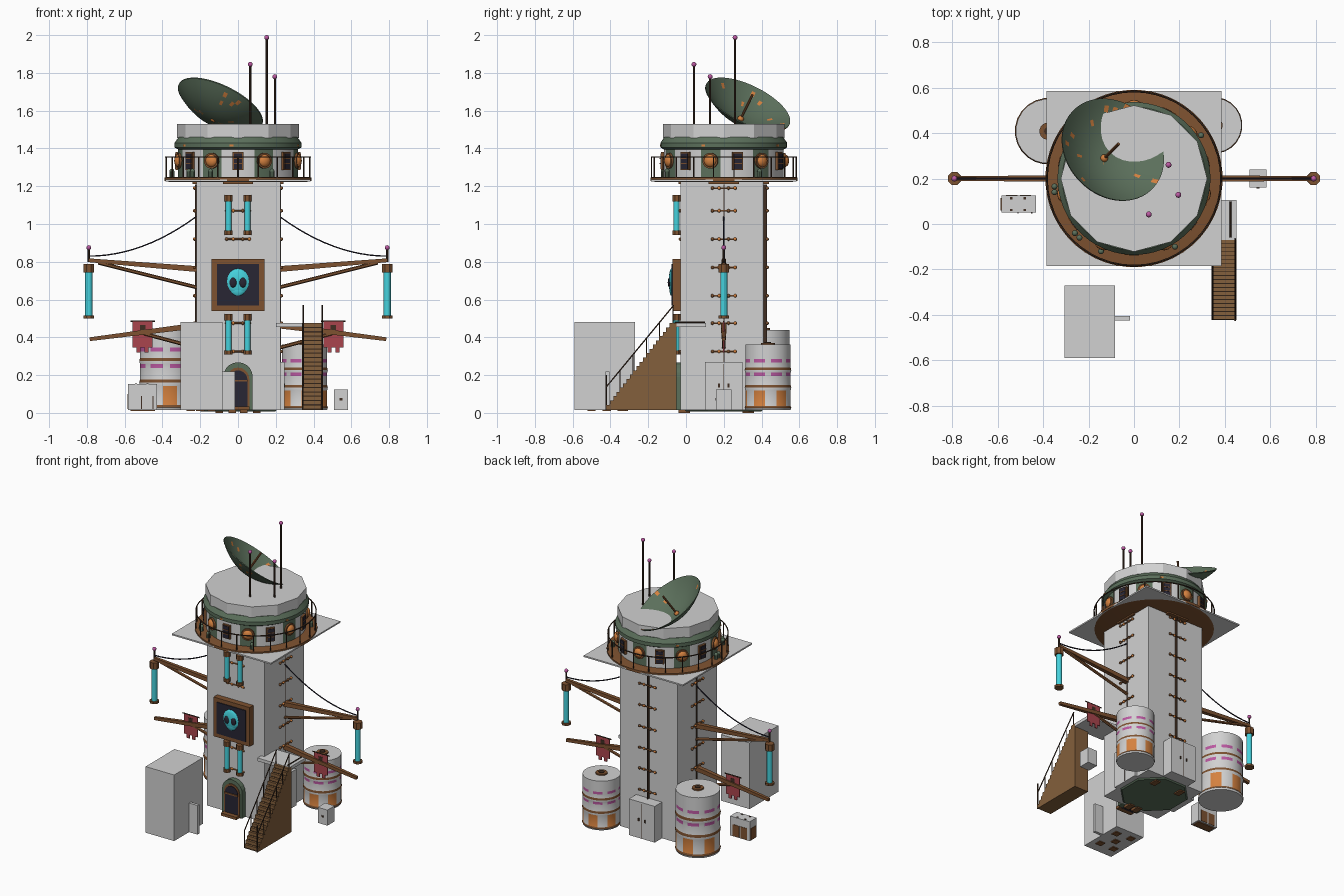
import bpy, bmesh, math, random
from mathutils import Vector, Matrix

if "Cube" in bpy.data.objects:
    bpy.data.objects.remove(bpy.data.objects["Cube"])

random.seed(4)
CX, CY = 0.0, 0.2          # tower axis


def mat(name, r, g, b):
    m = bpy.data.materials.new(name)
    m.diffuse_color = (r, g, b, 1)
    m.use_nodes = True
    m.node_tree.nodes["Principled BSDF"].inputs["Base Color"].default_value = m.diffuse_color
    return m


GREY = mat("pale_grey", .64, .64, .64)
GREEN = mat("weathered_green", .105, .16, .105)
BROWN = mat("rust_brown", .21, .085, .03)
WOOD = mat("stair_wood", .23, .115, .045)
DARK = mat("dark_iron", .05, .027, .016)
ORANGE = mat("orange", .66, .22, .05)
CYAN = mat("cyan_glow", .06, .64, .72)
NAVY = mat("dark_navy", .021, .019, .034)
RED = mat("banner_red", .4, .06, .075)
PINK = mat("magenta", .5, .1, .36)


def finish(name, bm, mats, smooth=True):
    bmesh.ops.recalc_face_normals(bm, faces=bm.faces)
    me = bpy.data.meshes.new(name)
    bm.to_mesh(me)
    bm.free()
    for m in mats:
        me.materials.append(m)
    if smooth:
        me.shade_smooth()
        me.set_sharp_from_angle(angle=math.radians(32))
    ob = bpy.data.objects.new(name, me)
    bpy.context.scene.collection.objects.link(ob)
    return ob


def box(name, x0, x1, y0, y1, z0, z1, m, M=Matrix()):
    bm = bmesh.new()
    T = Matrix.Translation(((x0 + x1) / 2, (y0 + y1) / 2, (z0 + z1) / 2))
    bmesh.ops.create_cube(bm, size=1, matrix=M @ T @ Matrix.Diagonal((x1 - x0, y1 - y0, z1 - z0, 1)))
    return finish(name, bm, [m], False)


def rod(name, p, q, r, m, n=8, r2=None, M=Matrix()):
    p, q = M @ Vector(p), M @ Vector(q)
    d = q - p
    bm = bmesh.new()
    R = Vector((0, 0, 1)).rotation_difference(d).to_matrix().to_4x4()
    S = Matrix.Rotation(math.pi / n, 4, 'Z')
    bmesh.ops.create_cone(bm, cap_ends=True, segments=n, radius1=r, radius2=r if r2 is None else r2,
                          depth=d.length, matrix=Matrix.Translation((p + q) / 2) @ R @ S)
    return finish(name, bm, [m], n > 6)


def ball(name, c, r, m, scale=(1, 1, 1), M=Matrix()):
    bm = bmesh.new()
    bmesh.ops.create_uvsphere(bm, u_segments=14, v_segments=8, radius=r,
                              matrix=M @ Matrix.Translation(c) @ Matrix.Diagonal((*scale, 1)))
    return finish(name, bm, [m])


def lathe(name, prof, n, mats, rule=lambda i, k: 0, M=None, closed=False, smooth=True):
    """Revolve (r, z) points; a segment is centred on the front."""
    M = M or Matrix.Translation((CX, CY, 0))
    bm = bmesh.new()
    rings = []
    for r, z in prof:
        angs = [-math.pi / 2 + (k - .5) * math.tau / n for k in range(n)]
        rings.append([bm.verts.new(M @ Vector((r * math.cos(a), r * math.sin(a), z))) for a in angs])
    pairs = list(zip(rings, rings[1:])) + ([(rings[-1], rings[0])] if closed else [])
    for i, (a, b) in enumerate(pairs):
        for k in range(n):
            f = bm.faces.new((a[k], a[(k + 1) % n], b[(k + 1) % n], b[k]))
            f.material_index = rule(i, k)
    if not closed:
        bm.faces.new(rings[0])
        bm.faces.new(rings[-1])
    return finish(name, bm, mats, smooth)


def pipe(name, pts, r, m, cyclic=False):
    cu = bpy.data.curves.new(name, 'CURVE')
    cu.dimensions, cu.bevel_depth, cu.bevel_resolution = '3D', r, 1
    s = cu.splines.new('POLY')
    s.points.add(len(pts) - 1)
    for p, c in zip(s.points, pts):
        p.co = (*c, 1)
    s.use_cyclic_u = cyclic
    cu.materials.append(m)
    bpy.context.scene.collection.objects.link(bpy.data.objects.new(name, cu))


def around(a):
    """Local frame: -y is outward from the tower axis, turned by a."""
    return Matrix.Translation((CX, CY, 0)) @ Matrix.Rotation(a, 4, 'Z')


# Tower shaft, floor slab, clamps on all four sides
box("tower_shaft", -.22, .225, -.03, .41, .016, 1.23, GREY)
lathe("floor_slab", [(.215, .008), (.225, .017)], 8, [GREEN], smooth=False)
for x, y in ((-.03, -.04), (.03, -.04), (-.1, .3), (.1, .3)):
    box("floor_foot", x - .02, x + .02, y, y + .06, 0, .017, BROWN)
for s in range(4):
    M = around(s * math.pi / 2)
    box("top_bracket", -.08, .08, -.24, -.2, 1.212, 1.235, BROWN, M)
    if s:
        box("centre_seam", -.0025, .0025, -.228, -.2, .27, 1.21, DARK, M)
    for z in (.325, .475, .62, .77, .92, 1.07, 1.19)[:7 if s else 6]:
        rod("clamp_bar", (-.065, -.23, z), (.07, -.23, z), .005, BROWN, 6, M=M)
        for x, m in ((-.06, BROWN), (-.025, ORANGE), (.025, BROWN), (.06, ORANGE)):
            ball("clamp_bolt", (x, -.23, z), .009, m, M=M)
    if s:                                   # double doors on the other sides
        d = -.29 if s == 2 else -.245
        box("side_door", -.1, .1, d, -.2, .016, .27, GREY, M)
        box("door_gap", -.002, .002, d - .002, -.2, .02, .26, DARK, M)
        for x in (-.025, .025):
            box("door_handle", x - .005, x + .005, d - .005, -.2, .135, .155, DARK, M)

# Front entrance
for nm, w, h, y, m in (("door_arch", .078, .19, -.065, GREEN), ("door_rim", .06, .18, -.07, BROWN),
                       ("door_leaf", .05, .175, -.074, NAVY)):
    bm = bmesh.new()
    pts = [(-w, .016), (w, .016)] + [(w * math.cos(t * math.pi / 10), h + w * math.sin(t * math.pi / 10)) for t in range(11)]
    f = bm.faces.new([bm.verts.new((x, y, z)) for x, z in pts])
    g = bmesh.ops.extrude_face_region(bm, geom=[f])
    bmesh.ops.translate(bm, vec=(0, -.02 - y, 0), verts=[v for v in g['geom'] if isinstance(v, bmesh.types.BMVert)])
    finish(nm, bm, [m], False)
box("door_step", -.06, .06, -.105, -.06, .016, .035, BROWN)
box("door_crossbar", -.05, .05, -.08, -.07, .165, .175, BROWN)

# Sign panel with a simple glowing mask
box("sign_frame", -.14, .14, -.072, -.025, .54, .815, BROWN)
box("sign_panel", -.112, .112, -.078, -.06, .568, .788, NAVY)
ball("mask_head", (0, -.076, .696), .063, CYAN, (.95, .25, 1.1))
ball("mask_jaw", (0, -.076, .655), .04, CYAN, (1, .3, .9))
for s in (-1, 1):
    ball("mask_eye", (s * .026, -.088, .69), .022, NAVY, (.9, .4, 1.2))

# Glowing wall tubes
for z0, z1 in ((.31, .52), (.945, 1.15)):
    for x in (-.05, .05):
        rod("wall_tube", (x, -.05, z0), (x, -.05, z1), .016, CYAN, 12)
        for a, b in ((z0 - .002, z0 + .02), (z1 - .03, z1 + .003)):
            rod("tube_cap", (x, -.05, a), (x, -.05, b), .024, BROWN, 8)

# Deck with railing
box("deck_plate", -.385, .385, -.185, .585, 1.226, 1.236, GREY)
lathe("deck_ring", [(.36, 1.222), (.39, 1.228), (.39, 1.246), (.37, 1.25)], 48, [BROWN])
N = 22
for k in range(N):
    rod("rail_post", (0, -.383, 1.245), (0, -.383, 1.355), .004, DARK, 6, M=around(k * math.tau / N))
pipe("deck_rail", [around(k * math.tau / 48) @ Vector((0, -.383, 1.355)) for k in range(48)], .004, DARK, True)
for x, y in ((-.35, .165), (-.35, .14), (-.26, -.04), (-.24, -.06), (-.145, -.12), (.18, -.1), (.295, .39)):
    rod("deck_canister", (x, y, 1.25), (x, y, 1.28), .013, GREEN, 10)
    ball("canister_top", (x, y, 1.28), .013, GREEN)

# Control cabin: white bays around windows, green bays around portholes
lathe("cabin", [(.318, 1.25), (.318, 1.395), (.336, 1.405), (.336, 1.43), (.315, 1.46)], 56, [GREEN, GREY],
      lambda i, k: 1 if i == 0 and k % 8 in (0, 1, 2, 6, 7) else 0)
lathe("cabin_roof", [(.322, 1.455), (.322, 1.53)], 12, [GREY], smooth=False,
      M=around(math.pi / 12))
for k in range(14):
    M = around(k * math.tau / 14)
    if k % 2:
        rod("porthole_rim", (0, -.31, 1.335), (0, -.328, 1.335), .042, BROWN, 16, M=M)
        ball("porthole", (0, -.322, 1.335), .034, ORANGE, (1, .7, 1), M)
    else:
        box("window_frame", -.028, .028, -.332, -.3, 1.285, 1.38, BROWN, M)
        box("window_pane", -.022, .022, -.336, -.3, 1.291, 1.374, NAVY, M)
        for z in (1.317, 1.345):
            box("window_bar", -.022, .022, -.339, -.3, z, z + .005, BROWN, M)
    if k % 3 == 0:
        box("rust_patch", -.045, -.025, -.337, -.32, 1.41, 1.42, ORANGE, M)

# Dish, leaning over the roof
n = Vector((math.sin(.61) * .707, math.sin(.61) * .707, math.cos(.61)))
C = Vector((-.092, .328, 1.635))
R, D = .245, .1
bowl = [(R * t, -D * (1 - t * t)) for t in (.01, .12, .24, .36, .48, .6, .7, .8, .9, 1)]
prof = [(r, z - .006) for r, z in bowl] + bowl[::-1]
MD = Matrix.Translation(C) @ Vector((0, 0, 1)).rotation_difference(n).to_matrix().to_4x4()
lathe("dish", prof, 64, [GREEN, ORANGE], lambda i, k: int(random.random() < .022), MD, True)
rod("dish_feed", C - n * .1, C + n * .06, .007, BROWN)
ball("feed_base", C - n * .095, .017, ORANGE)

# Antennas
for x, y, z in ((.065, .042, 1.845), (.152, .26, 1.987), (.195, .128, 1.78)):
    rod("antenna", (x, y, 1.52), (x, y, z), .006, DARK)
    ball("antenna_tip", (x, y, z), .013, PINK)

# Side arms: beams, struts, lanterns, cables, banners
for s in (-1, 1):
    e = s * .79
    rod("upper_beam", (s * .2, CY, .76), (e, CY, .808), .022, BROWN, 4, .014)
    rod("upper_strut", (s * .2, CY, .66), (s * .74, CY, .795), .01, BROWN, 6)
    rod("lower_beam", (s * .2, CY, .465), (s * .785, CY, .39), .022, BROWN, 4, .014)
    rod("lower_strut", (s * .2, CY, .34), (s * .5, CY, .42), .01, BROWN, 6)
    rod("arm_post", (e, CY, .8), (e, CY, .87), .006, DARK)
    ball("arm_tip", (e, CY, .875), .013, PINK)
    rod("lantern_tube", (e, CY, .51), (e, CY, .76), .019, CYAN, 14)
    rod("lantern_cap", (e, CY, .742), (e, CY, .788), .03, BROWN, 8)
    rod("lantern_base", (e, CY, .5), (e, CY, .515), .031, BROWN, 8)
    pipe("cable", [(s * (.79 - .57 * t), CY, .83 + .21 * t * t) for t in [i / 12 for i in range(13)]], .004, NAVY)
    rod("banner_pole", (s * .44, CY, .485), (s * .57, CY, .485), .004, DARK)
    for i in range(5):
        x = s * .505 + (i - 2) * .021
        box("banner_strip", x - .0106, x + .0106, CY - .003, CY + .003, .345 - .025 * (i % 2), .485, RED)
    box("banner_mark", s * .505 - .015, s * .505 + .015, CY - .005, CY + .005, .435, .465, DARK)


# Storage tanks with painted bands
def tank(x, y, r, h):
    lv = [0, .03, .06, .30, .34, .38, .52, .57, .61, .65, .73, .78, 1]
    band = "wboBbwpwbwpw"
    idx = {'w': 0, 'b': 1, 'o': 2, 'B': 0, 'p': 3}

    def rule(i, k):
        c = idx[band[i]]
        return 0 if (c == 2 and k % 4 > 1) or (c == 3 and k % 3 == 0) else c
    lathe("tank", [(r * (1.03 if band[min(i, 11)] == 'b' else 1), .016 + h * t) for i, t in enumerate(lv)],
          24, [GREY, BROWN, ORANGE, PINK], rule, Matrix.Translation((x, y, 0)))
    rod("tank_lid", (x, y, h + .01), (x, y, h + .025), .038, BROWN, 16)
    rod("tank_valve", (x, y, h + .02), (x, y, h + .03), .018, DARK, 10)


tank(-.378, .408, .142, .424)
tank(.352, .434, .121, .345)

# Staircase, landing and handrails
K = 20
dy, dz = .35 / K, .455 / K
for i in range(K):
    box("stair_step", .34, .45, -.42 + i * dy, -.05, .016 + i * dz, .02 + (i + 1) * dz, WOOD)
    box("stair_shadow_gap", .34, .45, -.4215 + i * dy, -.41 + i * dy, .018 + i * dz, .023 + i * dz, DARK)
box("landing", .2, .45, -.07, .105, .455, .477, GREY)
for x in (.345, .445):
    pipe("stair_rail", [(x, -.42, .14), (x, -.065, .57)], .004, DARK)
    for i in range(0, K + 1, 4):
        y, z = -.42 + i * dy, .02 + i * dz
        rod("baluster", (x, y, z), (x, y, z + .12 - .025 * i / K), .003, DARK, 6)
pipe("landing_edge", [(.425, -.06, .48), (.425, .1, .48)], .004, DARK)
rod("stair_newel", (.445, -.422, .016), (.445, -.422, .2), .005, DARK, 6)

# Outbuilding and small crates
box("outbuilding", -.305, -.083, -.59, -.27, .016, .48, GREY)
box("outbuilding_door", -.083, -.017, -.425, -.405, .016, .22, GREY)
for x, y in ((-.25, -.5), (-.14, -.5), (-.2, -.42), (-.25, -.33), (-.14, -.34)):
    box("foot_pad", x - .022, x + .022, y - .022, y + .022, .011, .018, BROWN)
box("left_crate", -.583, -.43, .05, .125, .016, .152, GREY)
box("crate_base", -.57, -.44, .06, .115, .011, .018, BROWN)
box("crate_side_panel", -.586, -.58, .06, .115, .02, .1, BROWN)
for x in (-.54, -.48):
    box("crate_back_panel", x - .022, x + .028, .12, .128, .02, .1, BROWN)
    for y in (.062, .113):
        box("crate_bolt", x - .005, x + .005, y - .005, y + .005, .15, .156, DARK)
    box("crate_slot", x - .003 + .03, x + .003 + .03, .047, .052, .02, .09, DARK)
box("right_crate", .508, .583, .16, .24, .016, .125, GREY)
box("crate_latch", .538, .552, .157, .162, .065, .078, DARK)
